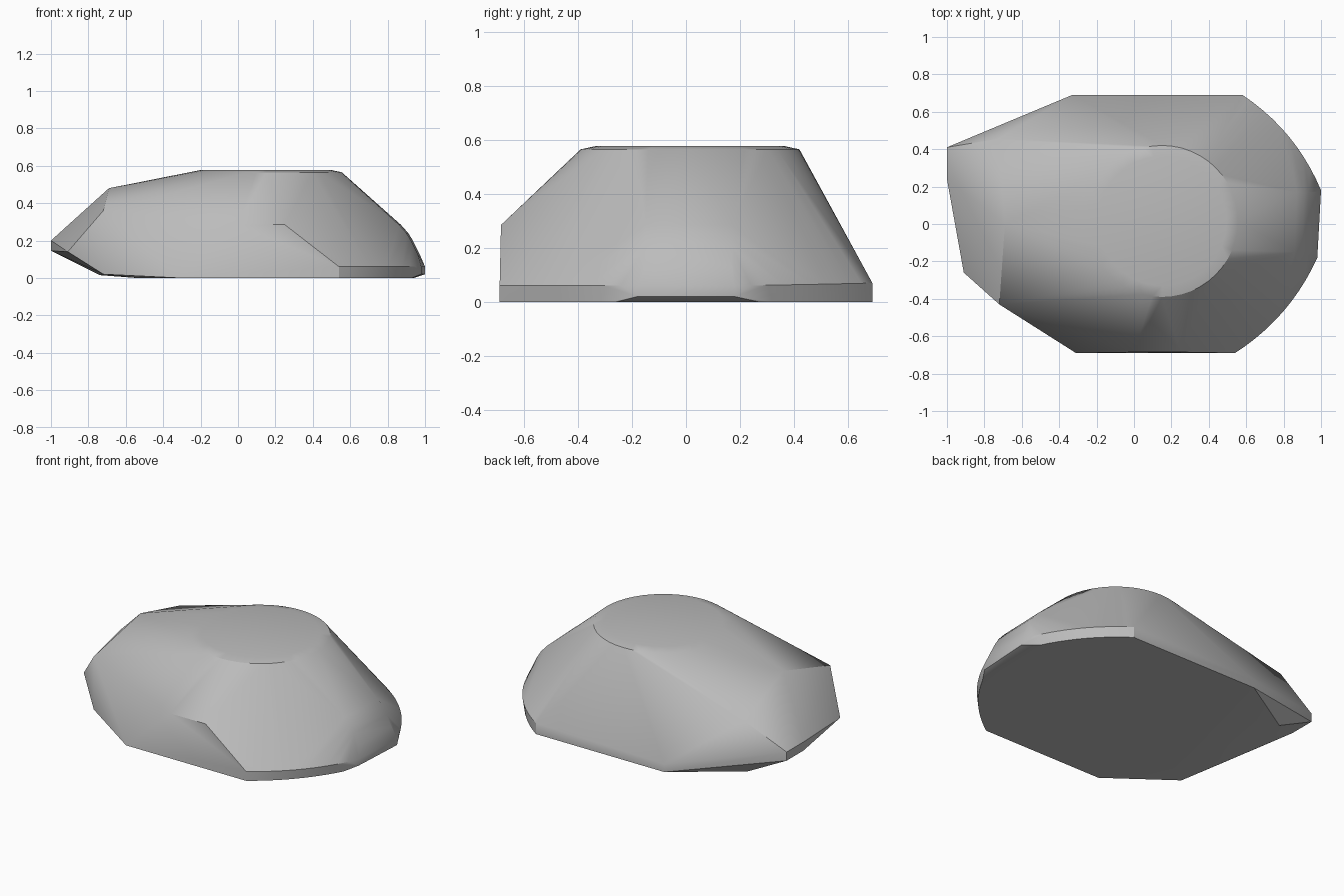
import bpy, bmesh, math
from mathutils import Vector

cube = bpy.data.objects.get("Cube")
if cube:
    bpy.data.objects.remove(cube)

grey = bpy.data.materials.new("stone grey")
grey.use_nodes = True
colour = (0.5, 0.5, 0.5, 1)
grey.diffuse_color = colour
grey.node_tree.nodes["Principled BSDF"].inputs["Base Color"].default_value = colour


def ring(radius, z, steps=48):
    """Circle of points around the flat crown."""
    return [(0.15 + radius * math.cos(2 * math.pi * i / steps),
             0.015 + radius * math.sin(2 * math.pi * i / steps), z) for i in range(steps)]


def bowed(start, end, bulge, steps=10):
    """Points on a chord pushed outwards into a shallow arc."""
    a, b = Vector(start), Vector(end)
    side = b - a
    out = Vector((abs(side.y), math.copysign(abs(side.x), a.y), 0)).normalized()
    return [a.lerp(b, i / steps) + out * bulge * 4 * (i / steps) * (1 - i / steps)
            for i in range(steps + 1)]


# Crown: flat disc with a slight rolled rim
points = ring(0.405, 0.565) + ring(0.345, 0.578)

# Rounded end: two bowed walls, upright at the foot
points += bowed((0.58, 0.69, 0), (0.94, 0.27, 0), 0.035)
points += bowed((0.54, -0.69, 0), (0.93, -0.26, 0), 0.035)
points += bowed((0.58, 0.69, 0.07), (1, 0.18, 0.06), 0.05)
points += bowed((0.54, -0.69, 0.06), (0.98, -0.18, 0.06), 0.05)
points += [(1, 0.18, 0.02), (0.98, -0.18, 0.02)]

# Blunt nose of the rounded end, curling up to the slope
for x, z in ((0.87, 0.285), (0.91, 0.24), (0.935, 0.2), (0.97, 0.13)):
    points += [(x, 0.17, z), (x - 0.01, -0.15, z)]

# Long side walls
points += [(-0.31, -0.69, 0), (0, -0.685, 0.285), (0.25, -0.685, 0.285),
           (-0.33, 0.69, 0), (-0.33, 0.69, 0.05)]

# Pointed end: ridge peak, shoulders and chipped tip
points += [(-0.69, 0, 0.48), (-0.72, -0.43, 0.36), (-0.72, -0.43, 0.02),
           (-0.73, 0.455, 0.345), (-0.74, 0.43, 0.015), (-0.91, -0.26, 0.14),
           (-0.54, -0.3, 0), (-0.54, 0.4, 0)]
points += [(-1, y, z) for y in (0.24, 0.41) for z in (0.145, 0.2)]

# Wrap the points in one solid boulder
bm = bmesh.new()
for p in points:
    bm.verts.new(p)
hull = bmesh.ops.convex_hull(bm, input=bm.verts)
loose = {g for g in hull["geom_interior"] + hull["geom_unused"]
         if isinstance(g, bmesh.types.BMVert)}
bmesh.ops.delete(bm, geom=list(loose), context='VERTS')
bmesh.ops.dissolve_limit(bm, angle_limit=math.radians(0.5), verts=bm.verts, edges=bm.edges)
bmesh.ops.recalc_face_normals(bm, faces=bm.faces)
mesh = bpy.data.meshes.new("boulder")
bm.to_mesh(mesh)
bm.free()
mesh.materials.append(grey)
boulder = bpy.data.objects.new("boulder", mesh)
bpy.context.collection.objects.link(boulder)

# Soft shading with crisp chipped edges
bpy.ops.object.select_all(action='DESELECT')
boulder.select_set(True)
bpy.context.view_layer.objects.active = boulder
bpy.ops.object.shade_smooth_by_angle(angle=math.radians(30))
